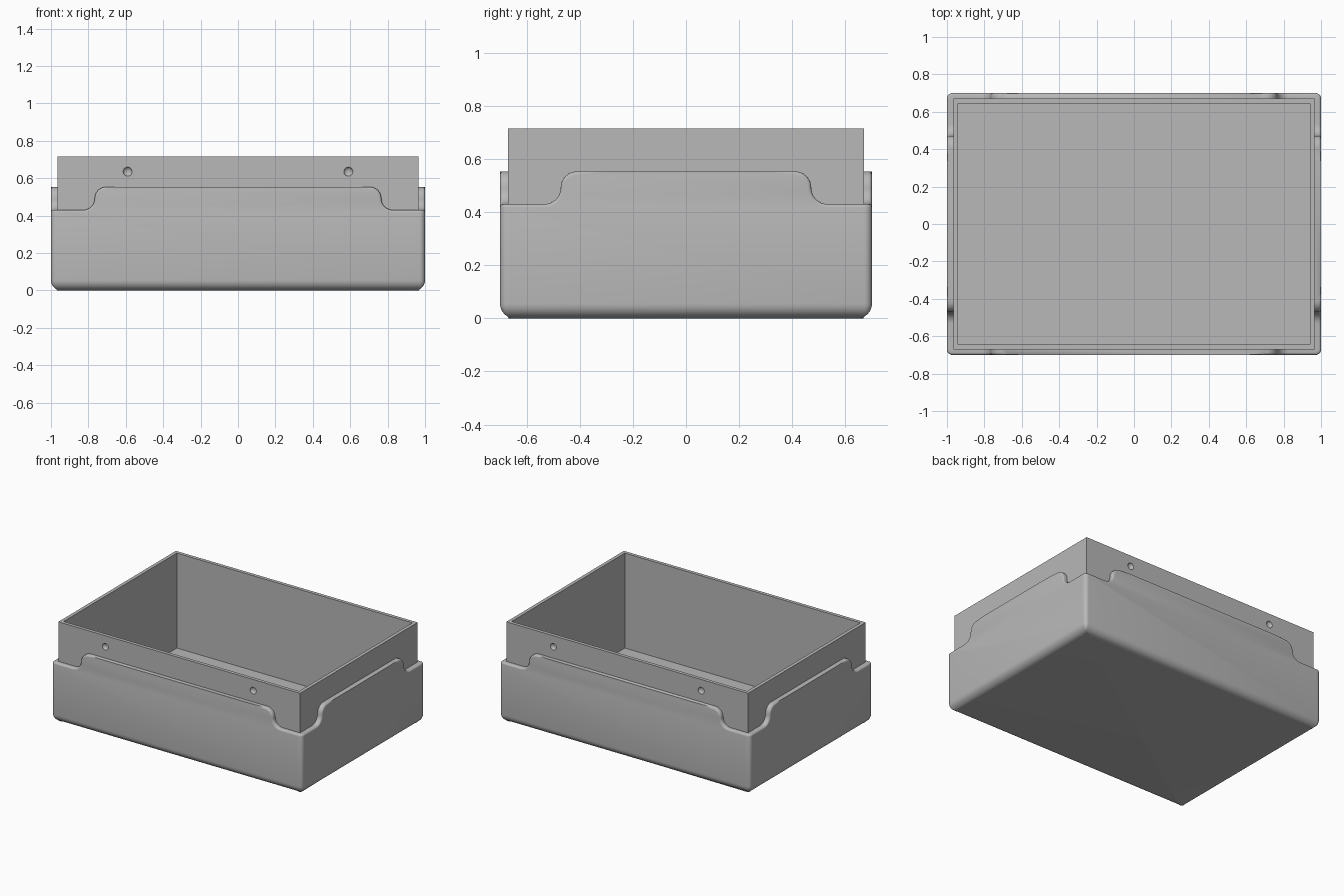
import bpy, bmesh, math
from mathutils import Vector

if "Cube" in bpy.data.objects:
    bpy.data.objects.remove(bpy.data.objects["Cube"])

W, D = 1.0, 0.70            # half size of the outer tub
SW, SD = 0.965, 0.67        # half size of the inner sleeve
STEP, LIP, TOP, FLOOR = 0.43, 0.553, 0.715, 0.03

grey = bpy.data.materials.new("grey plastic")
grey.use_nodes = True
colour = (0.48, 0.48, 0.48, 1)
grey.diffuse_color = colour
grey.node_tree.nodes["Principled BSDF"].inputs["Base Color"].default_value = colour


def finish(bm, name):
    bmesh.ops.recalc_face_normals(bm, faces=bm.faces)
    mesh = bpy.data.meshes.new(name)
    bm.to_mesh(mesh)
    bm.free()
    mesh.materials.append(grey)
    obj = bpy.data.objects.new(name, mesh)
    bpy.context.collection.objects.link(obj)
    return obj


def box_bm(hx, hy, z0, z1):
    bm = bmesh.new()
    bmesh.ops.create_cube(bm, size=1)
    for v in bm.verts:
        v.co = Vector((v.co.x * 2 * hx, v.co.y * 2 * hy, z0 + (v.co.z + 0.5) * (z1 - z0)))
    return bm


def cut(obj, cutters):
    """Subtract the cutters, keep the result and remove the helpers."""
    for c in cutters:
        c.hide_render = True
        m = obj.modifiers.new("cut", 'BOOLEAN')
        m.operation, m.solver, m.object = 'DIFFERENCE', 'EXACT', c
    bpy.context.view_layer.update()
    deps = bpy.context.evaluated_depsgraph_get()
    mesh = bpy.data.meshes.new_from_object(obj.evaluated_get(deps))
    obj.modifiers.clear()
    obj.data = mesh
    for c in cutters:
        bpy.data.objects.remove(c)


def notch_profile(inner, outer):
    """S-shaped notch outline in (across, height), from the lip down to the step."""
    r = (LIP - STEP) / 2
    n = 8
    pts = []
    for i in range(n + 1):      # convex shoulder
        a = math.pi / 2 * (1 - i / n)
        pts.append((inner + r * math.cos(a), STEP + r + r * math.sin(a)))
    for i in range(1, n + 1):   # concave foot
        a = math.pi + math.pi / 2 * i / n
        pts.append((inner + 2 * r + r * math.cos(a), STEP + r + r * math.sin(a)))
    return pts + [(outer, STEP), (outer, LIP + 0.1), (inner, LIP + 0.1)]


def notch(inner, outer, near, far, side, sign, along_x):
    """Prism cutter on one end of one wall."""
    bm = bmesh.new()
    pts = notch_profile(inner, outer)
    rings = []
    for depth in (near, far):
        ring = []
        for u, z in pts:
            x, y = (side * u, sign * depth) if along_x else (sign * depth, side * u)
            ring.append(bm.verts.new((x, y, z)))
        rings.append(ring)
        bm.faces.new(ring)
    for i in range(len(pts)):
        j = (i + 1) % len(pts)
        bm.faces.new((rings[0][i], rings[0][j], rings[1][j], rings[1][i]))
    return finish(bm, "notch_cutter")


# Outer tub with rounded base and narrow rounded corners
bm = box_bm(W, D, 0, LIP)
upright = [e for e in bm.edges if abs(e.verts[0].co.z - e.verts[1].co.z) > 0.1]
bmesh.ops.bevel(bm, geom=upright, offset=0.028, segments=5, profile=0.5, affect='EDGES')
base = [e for e in bm.edges if all(v.co.z < 0.001 for v in e.verts)]
bmesh.ops.bevel(bm, geom=base, offset=0.055, segments=8, profile=0.5,
                affect='EDGES', clamp_overlap=False)
bmesh.ops.remove_doubles(bm, verts=bm.verts, dist=0.0005)
tub = finish(bm, "outer_tub")

# Hollow and corner notches
cutters = [finish(box_bm(SW - 0.01, SD - 0.01, FLOOR, 1), "hollow_cutter")]
for side in (-1, 1):
    for sign in (-1, 1):
        cutters.append(notch(0.705, 1.1, SD - 0.007, 0.8, side, sign, True))
        cutters.append(notch(0.41, 0.8, SW - 0.007, 1.1, side, sign, False))
cut(tub, cutters)

# Soft fillet on the outer edge of the notches
bm = bmesh.new()
bm.from_mesh(tub.data)
bmesh.ops.remove_doubles(bm, verts=bm.verts, dist=0.0002)
rim = []
for e in bm.edges:
    mid = (e.verts[0].co + e.verts[1].co) / 2
    outside = abs(mid.x) > SW + 0.01 or abs(mid.y) > SD + 0.01
    straight_top = all(v.co.z > LIP - 0.0005 for v in e.verts)
    if (len(e.link_faces) == 2 and mid.z > STEP - 0.005 and outside and not straight_top
            and e.calc_face_angle(0) > 1.2):
        rim.append(e)
bmesh.ops.bevel(bm, geom=rim, offset=0.013, segments=4, profile=0.5,
                affect='EDGES', clamp_overlap=False)
bm.to_mesh(tub.data)
bm.free()

# Inner sleeve with open top
sleeve = finish(box_bm(SW, SD, FLOOR - 0.01, TOP), "inner_sleeve")
cutters = [finish(box_bm(SW - 0.025, SD - 0.025, -0.1, 1), "sleeve_cutter")]

# Shallow round dimples on the front and back
for sx in (-1, 1):
    for sy in (-1, 1):
        bm = bmesh.new()
        bmesh.ops.create_uvsphere(bm, u_segments=24, v_segments=16, radius=0.024)
        bmesh.ops.scale(bm, vec=(1, 0.7, 1), verts=bm.verts)
        bmesh.ops.translate(bm, vec=(sx * 0.59, sy * SD, 0.635), verts=bm.verts)
        cutters.append(finish(bm, "dimple_cutter"))
cut(sleeve, cutters)

for obj in (tub, sleeve):
    bpy.ops.object.select_all(action='DESELECT')
    obj.select_set(True)
    bpy.context.view_layer.objects.active = obj
    bpy.ops.object.shade_smooth_by_angle(angle=math.radians(35))
